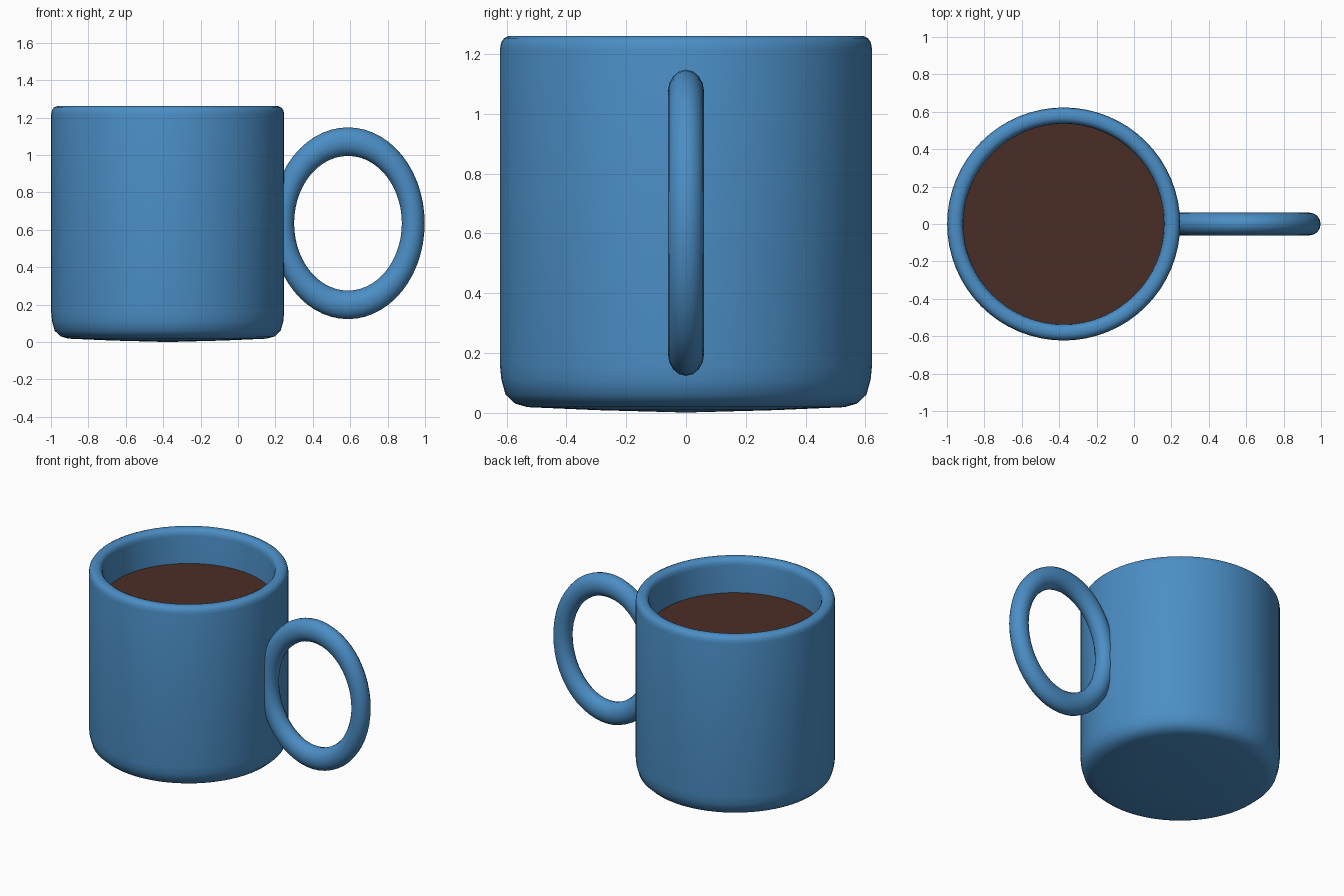
import bpy, bmesh, math

if "Cube" in bpy.data.objects:
    bpy.data.objects.remove(bpy.data.objects["Cube"])

CX = -0.376  # axis of the cup


def material(name, rgb):
    m = bpy.data.materials.new(name)
    m.diffuse_color = (*rgb, 1.0)
    m.use_nodes = True
    m.node_tree.nodes["Principled BSDF"].inputs["Base Color"].default_value = m.diffuse_color
    return m


blue = material("blue glaze", (0.07, 0.27, 0.56))
brown = material("coffee brown", (0.068, 0.027, 0.018))


def finish(bm, name, mat, angle):
    bmesh.ops.recalc_face_normals(bm, faces=bm.faces)
    me = bpy.data.meshes.new(name)
    bm.to_mesh(me)
    bm.free()
    me.materials.append(mat)
    ob = bpy.data.objects.new(name, me)
    bpy.context.collection.objects.link(ob)
    bpy.ops.object.select_all(action='DESELECT')
    ob.select_set(True)
    bpy.context.view_layer.objects.active = ob
    bpy.ops.object.shade_smooth_by_angle(angle=math.radians(angle))
    return ob


def lathe(name, profile, mat, angle, steps=64):
    """Spin an (r, z) profile around the cup axis."""
    bm = bmesh.new()
    vs = [bm.verts.new((r, 0, z)) for r, z in profile]
    edges = [bm.edges.new(p) for p in zip(vs, vs[1:])]
    bmesh.ops.spin(bm, geom=vs + edges, cent=(0, 0, 0), axis=(0, 0, 1),
                   angle=2 * math.pi, steps=steps, use_duplicate=False)
    bmesh.ops.remove_doubles(bm, verts=bm.verts, dist=1e-5)
    ob = finish(bm, name, mat, angle)
    ob.location.x = CX
    return ob


# Cup: slightly domed base, rounded foot, straight wall, rounded rim, hollow inside
lathe("cup", [
    (0, 0.0), (0.3, 0.008), (0.53, 0.018), (0.572, 0.03), (0.604, 0.06), (0.618, 0.11),
    (0.623, 0.16), (0.623, 0.6), (0.623, 1.215), (0.619, 1.238), (0.609, 1.253),
    (0.592, 1.261), (0.566, 1.261), (0.55, 1.253), (0.54, 1.238), (0.536, 1.215),
    (0.536, 0.6), (0.536, 0.14), (0.52, 0.11), (0.48, 0.1), (0, 0.1)], blue, 50)

# Coffee: flat disc inside the cup
lathe("coffee", [(0, 1.028), (0.537, 1.028)], brown, 30)

# Handle: round tube swept around an oval, stretched upright
bm = bmesh.new()
R, r, sides = 0.349, 0.061, 16
ring = [bm.verts.new((R + r * math.cos(a), r * math.sin(a), 0))
        for a in (2 * math.pi * i / sides for i in range(sides))]
loop = [bm.edges.new((ring[i], ring[(i + 1) % sides])) for i in range(sides)]
bmesh.ops.spin(bm, geom=ring + loop, cent=(0, 0, 0), axis=(0, 1, 0),
               angle=2 * math.pi, steps=56, use_duplicate=False)
bmesh.ops.remove_doubles(bm, verts=bm.verts, dist=1e-5)
bmesh.ops.scale(bm, vec=(1, 1, 1.25), verts=bm.verts)
handle = finish(bm, "handle", blue, 60)
handle.location = (0.588, 0, 0.635)
